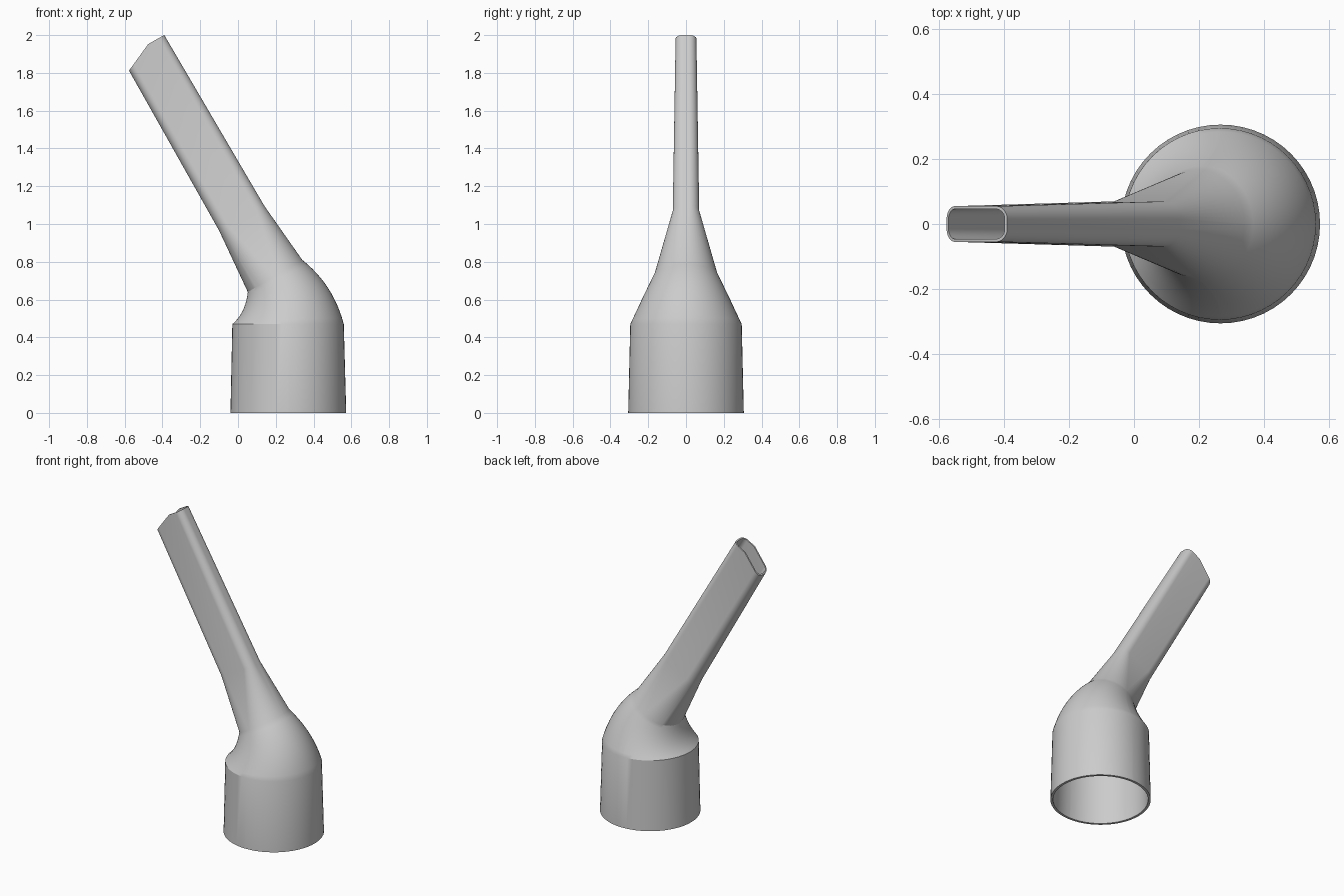
import bpy, bmesh, math
from mathutils import Vector

cube = bpy.data.objects.get("Cube")
if cube:
    bpy.data.objects.remove(cube, do_unlink=True)

ARC_STEPS = 14


def outline(hu, hv, r, kink):
    """Rounded rectangle with one extra point on each long side."""
    r = min(r, hu, hv)
    pts = []
    for corner, (su, sv) in enumerate(((1, 1), (-1, 1), (-1, -1), (1, -1))):
        for i in range(ARC_STEPS + 1):
            a = math.pi / 2 * (corner + i / ARC_STEPS)
            pts.append((su * (hu - r) + r * math.cos(a),
                        sv * (hv - r) + r * math.sin(a)))
        if corner in (0, 2):
            pts.append((min(kink, hu - r), sv * hv))
    return pts


def ring(left, right, hv, r, wall, inset, lip=0.0):
    """Section spanning two side-profile points; lip raises a chamfered end."""
    a, b = Vector((left[0], 0, left[1])), Vector((right[0], 0, right[1]))
    u, mid, hu = (b - a).normalized(), (a + b) / 2, (b - a).length / 2
    axis = Vector((-u.z, 0, u.x))
    kink = 0.03 if lip else 0.0
    d = wall if inset else 0.0
    pts = []
    for pu, pv in outline(hu - d, hv - d, r - d, kink):
        rise = lip * min(1, (pu + hu) / (hu + kink))
        pts.append(mid + u * pu + Vector((0, pv, 0)) + axis * rise)
    return pts


def bezier(p, q, s, t):
    return [(1 - t) ** 2 * i + 2 * t * (1 - t) * j + t * t * k
            for i, j, k in zip(p, q, s)]


# Socket, bent reducing elbow, flare and flattened tube
sections = [((-0.04, 0), (0.573, 0), 0.306, 1, 0.016)]
ELBOW = 12
for i in range(ELBOW + 1):
    t = i / ELBOW
    left = bezier((-0.03, 0.47), (0.04, 0.53), (0.052, 0.64), t)
    right = bezier((0.56, 0.47), (0.505, 0.68), (0.34, 0.81), t)
    sections.append((left, right, 0.295 + (0.168 - 0.295) * t, 1, 0.016 - 0.004 * t))
sections += [((-0.1, 0.965), (0.14, 1.095), 0.07, 0.055, 0.01),
             ((-0.577, 1.812), (-0.355, 1.938), 0.055, 0.04, 0.009, 0.072)]


def build(args, inset):
    return ring(*args[:5], inset, *args[5:])


# Outer skin going up, inner skin coming back down
loops = [build(s, False) for s in sections]
loops += [build(s, True) for s in reversed(sections)]

bm = bmesh.new()
rows = [[bm.verts.new(p) for p in loop] for loop in loops]
count = len(rows[0])
for k, row in enumerate(rows):
    above = rows[(k + 1) % len(rows)]
    for i in range(count):
        j = (i + 1) % count
        bm.faces.new((row[i], row[j], above[j], above[i]))
bmesh.ops.remove_doubles(bm, verts=bm.verts, dist=0.0002)
bmesh.ops.recalc_face_normals(bm, faces=bm.faces)

mesh = bpy.data.meshes.new("angled_nozzle")
bm.to_mesh(mesh)
bm.free()
nozzle = bpy.data.objects.new("angled_nozzle", mesh)
bpy.context.collection.objects.link(nozzle)

# Plain grey plastic
grey = bpy.data.materials.new("grey_plastic")
grey.use_nodes = True
colour = (0.6, 0.6, 0.6, 1)
grey.diffuse_color = colour
grey.node_tree.nodes["Principled BSDF"].inputs["Base Color"].default_value = colour
mesh.materials.append(grey)

bpy.context.view_layer.objects.active = nozzle
nozzle.select_set(True)
bpy.ops.object.shade_smooth_by_angle(angle=math.radians(25))
